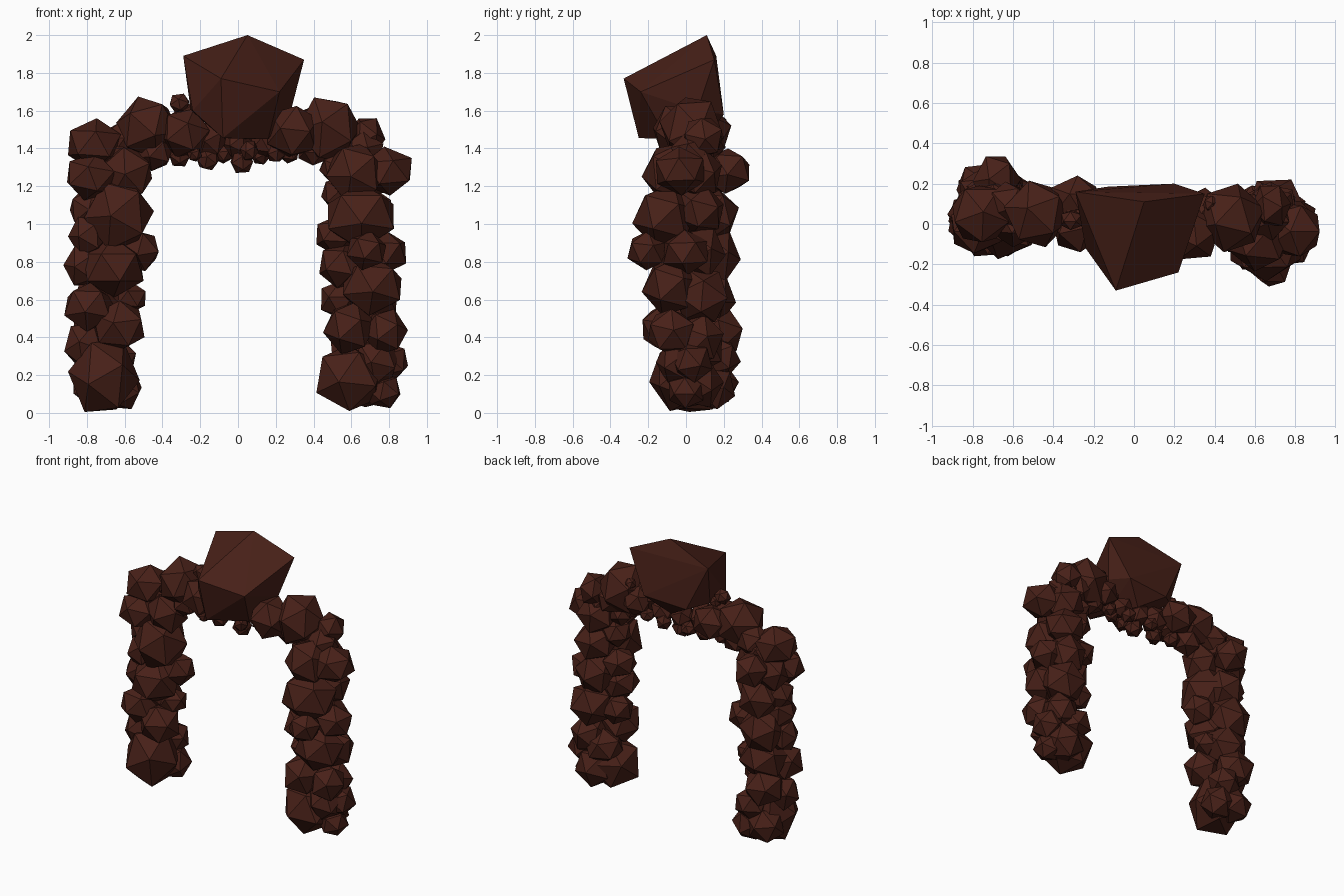
import bpy, bmesh, random
from mathutils import Euler

random.seed(7)

stone = bpy.data.materials.new("dark_brown_stone")
stone.diffuse_color = (0.064, 0.0145, 0.009, 1)


def add_object(name, bm):
    mesh = bpy.data.meshes.new(name)
    bmesh.ops.recalc_face_normals(bm, faces=bm.faces)
    bm.to_mesh(mesh)
    bm.free()
    mesh.materials.append(stone)
    obj = bpy.data.objects.new(name, mesh)
    bpy.context.collection.objects.link(obj)


def add_rock(bm, x, y, z, r):
    """Randomly turned 20-sided rock whose half-extent is r on every axis."""
    rot = Euler([random.uniform(0, 6.28) for _ in range(3)]).to_matrix().to_4x4()
    verts = bmesh.ops.create_icosphere(bm, subdivisions=1, radius=1, matrix=rot)["verts"]
    for axis in range(3):
        half = max(abs(v.co[axis]) for v in verts)
        for v in verts:
            v.co[axis] *= r / half
    bmesh.ops.translate(bm, verts=verts, vec=(x, y, z))


def rock_pile(name, rocks):
    bm = bmesh.new()
    for rock in rocks:
        add_rock(bm, *rock)
    add_object(name, bm)


# Left pillar: x, y, z, radius
rock_pile("left_pillar", [
    (-.71, .03, .195, .19), (-.62, .15, .13, .11), (-.75, .16, .15, .12),
    (-.81, .04, .36, .11), (-.63, .00, .46, .135), (-.75, .17, .43, .13),
    (-.65, .18, .29, .11), (-.79, .00, .56, .13), (-.58, .08, .61, .09),
    (-.71, .12, .61, .145), (-.66, .00, .77, .16), (-.82, .05, .78, .105),
    (-.53, .07, .86, .11), (-.72, .15, .83, .14), (-.63, .01, 1.05, .185),
    (-.79, .04, .94, .11), (-.79, .06, 1.08, .10), (-.69, .14, 1.05, .14),
    (-.78, -.02, 1.25, .125), (-.59, .02, 1.27, .135), (-.68, .215, 1.28, .12),
    (-.75, .10, 1.24, .12), (-.76, .05, 1.42, .14), (-.68, .09, 1.36, .11),
])

# Right pillar
rock_pile("right_pillar", [
    (.59, -.02, .185, .175), (.77, .00, .115, .09), (.79, .03, .27, .11),
    (.73, -.04, .27, .12), (.68, .07, .16, .13), (.59, -.09, .45, .14),
    (.78, -.08, .43, .12), (.72, .07, .39, .13), (.61, .07, .33, .12),
    (.71, -.08, .67, .155), (.54, .02, .60, .10), (.70, .08, .62, .14),
    (.55, -.03, .78, .12), (.68, -.205, .86, .105), (.77, .00, .85, .12),
    (.67, .08, .85, .13), (.52, .02, .94, .105), (.65, -.11, 1.04, .175),
    (.68, .07, 1.07, .13), (.54, .03, 1.16, .10), (.62, -.08, 1.27, .155),
    (.79, -.03, 1.28, .13), (.67, .06, 1.27, .13), (.51, .02, 1.30, .08),
    (.66, .03, 1.38, .11),
])

# Stones curving in towards the middle
rock_pile("arch_span", [
    (-.48, .05, 1.51, .165), (-.44, .04, 1.38, .10), (-.28, -.01, 1.48, .13),
    (-.29, .12, 1.49, .12), (-.62, .10, 1.43, .11), (-.31, .02, 1.64, .05),
    (-.15, .03, 1.45, .09), (0, .04, 1.43, .08), (.15, .04, 1.43, .08),
    (.48, .03, 1.50, .17), (.29, -.04, 1.49, .135), (.34, .08, 1.46, .10),
    (.68, .09, 1.46, .10), (.40, .03, 1.39, .08), (.56, .05, 1.41, .10),
])

# Pebbles hanging below the keystone
rock_pile("arch_pebbles", [
    (-.31, .03, 1.36, .055), (-.23, -.06, 1.37, .04), (-.16, .02, 1.345, .06),
    (-.08, .08, 1.37, .05), (.02, .02, 1.33, .06), (.06, -.05, 1.39, .05),
    (.12, .08, 1.37, .055), (.20, .00, 1.38, .05), (.27, .06, 1.37, .05),
    (.38, .10, 1.58, .04), (-.27, .04, 1.60, .04),
])

# Keystone: big leaning boulder, hull of its corners
bm = bmesh.new()
for co in [(-.29, .16, 1.89), (.05, .11, 2.0), (.35, .15, 1.87), (-.09, -.33, 1.77),
           (.22, -.24, 1.70), (-.08, -.25, 1.455), (-.24, -.12, 1.60), (.16, -.10, 1.45),
           (.28, .06, 1.60), (.20, .20, 1.58), (-.13, .185, 1.56), (-.25, .08, 1.60),
           (.05, .10, 1.45)]:
    bm.verts.new(co)
bmesh.ops.convex_hull(bm, input=bm.verts)
loose = [v for v in bm.verts if not v.link_faces]
bmesh.ops.delete(bm, geom=loose, context="VERTS")
add_object("keystone", bm)
